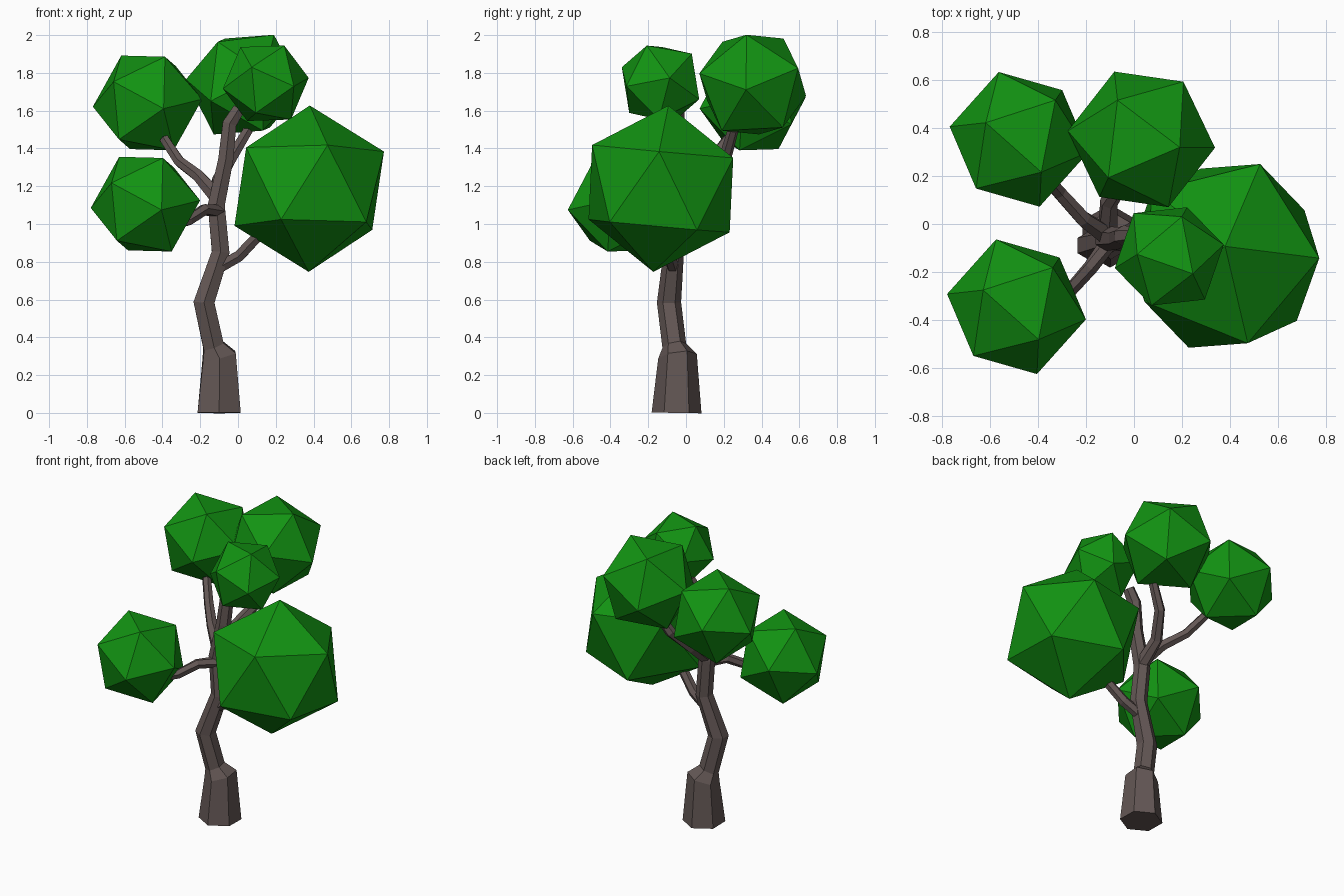
import bpy, bmesh
from math import cos, sin, pi
from mathutils import Vector, Matrix

if "Cube" in bpy.data.objects:
    bpy.data.objects.remove(bpy.data.objects["Cube"])


def material(name, rgb):
    m = bpy.data.materials.new(name)
    m.diffuse_color = (*rgb, 1)
    m.use_nodes = True
    m.node_tree.nodes["Principled BSDF"].inputs["Base Color"].default_value = m.diffuse_color
    return m


bark = material("bark", (0.125, 0.095, 0.09))
green = material("leaf_green", (0.006, 0.29, 0.006))


def finish(name, bm, mat):
    bmesh.ops.recalc_face_normals(bm, faces=bm.faces)
    me = bpy.data.meshes.new(name)
    bm.to_mesh(me)
    bm.free()
    me.materials.append(mat)
    ob = bpy.data.objects.new(name, me)
    bpy.context.collection.objects.link(ob)
    return ob


def limb(name, pts, sides=6):
    """Flat-sided tube through (x, y, z, radius) points."""
    bm = bmesh.new()
    pos = [Vector(p[:3]) for p in pts]
    rings = []
    for i, p in enumerate(pos):
        t = Vector()
        if i > 0:
            t += (p - pos[i - 1]).normalized()
        if i < len(pos) - 1:
            t += (pos[i + 1] - p).normalized()
        t.normalize()
        u = Vector((0, 1, 0))
        u = (u - t * u.dot(t)).normalized()
        v = t.cross(u)
        r = pts[i][3]
        rings.append([bm.verts.new(p + r * (u * cos(2 * pi * k / sides) + v * sin(2 * pi * k / sides)))
                      for k in range(sides)])
    for a, b in zip(rings, rings[1:]):
        for k in range(sides):
            n = (k + 1) % sides
            bm.faces.new((a[k], a[n], b[n], b[k]))
    bm.faces.new(rings[0])
    bm.faces.new(rings[-1])
    return finish(name, bm, bark)


def frame(a, b):
    e1 = a.normalized()
    e3 = a.cross(b).normalized()
    return Matrix((e1, e3.cross(e1), e3)).transposed()


def leaf_ball(name, center, radius, corner, neighbour):
    """Icosahedron turned so two adjacent corners point along the given directions."""
    bm = bmesh.new()
    bmesh.ops.create_icosphere(bm, subdivisions=1, radius=radius)
    bm.verts.ensure_lookup_table()
    v = bm.verts[0]
    w = v.link_edges[0].other_vert(v)
    rot = frame(Vector(corner), Vector(neighbour)) @ frame(v.co, w.co).transposed()
    bmesh.ops.transform(bm, matrix=Matrix.Translation(center) @ rot.to_4x4(), verts=bm.verts)
    return finish(name, bm, green)


# Trunk with flared foot, running up into the leader
limb("trunk", [(-.10, -.05, 0, .132), (-.10, -.045, .30, .103), (-.13, -.062, .355, .064),
               (-.18, -.09, .585, .064), (-.092, -.065, .85, .054), (-.115, -.06, 1.10, .052),
               (-.065, -.06, 1.34, .046), (-.045, -.05, 1.53, .043), (.005, -.045, 1.61, .037)])

# Branches
limb("right_branch", [(-.10, -.07, .77, .035), (.005, -.09, .83, .034),
                      (.10, -.12, .93, .032), (.2, -.13, 1.02, .028)])
limb("lower_left_branch", [(-.10, -.07, 1.07, .036), (-.18, -.18, 1.075, .032),
                           (-.26, -.27, 1.02, .03), (-.33, -.31, 1.0, .028)])
limb("upper_left_branch", [(-.11, -.05, 1.14, .045), (-.21, .02, 1.255, .035),
                           (-.31, .13, 1.33, .031), (-.39, .22, 1.45, .028)])
limb("back_branch", [(-.11, -.05, 1.12, .046), (-.105, .09, 1.23, .038),
                     (-.03, .21, 1.36, .034), (.055, .25, 1.50, .029)])

# Foliage
leaf_ball("right_foliage", (.377, -.133, 1.187), .442, (.003, .04, .44), (.396, -.01, .19))
leaf_ball("upper_left_foliage", (-.479, .353, 1.641), .295, (.29, -.053, .02), (.0855, -.28, -.03))
leaf_ball("lower_left_foliage", (-.49, -.345, 1.105), .295, (.29, -.053, .02), (.0855, -.28, -.03))
leaf_ball("back_foliage", (.031, .353, 1.738), .31, (.306, -.035, -.027), (.1085, -.283, .06))
leaf_ball("top_foliage", (.147, -.135, 1.745), .234, (.223, .048, .028), (.077, .196, -.08))
